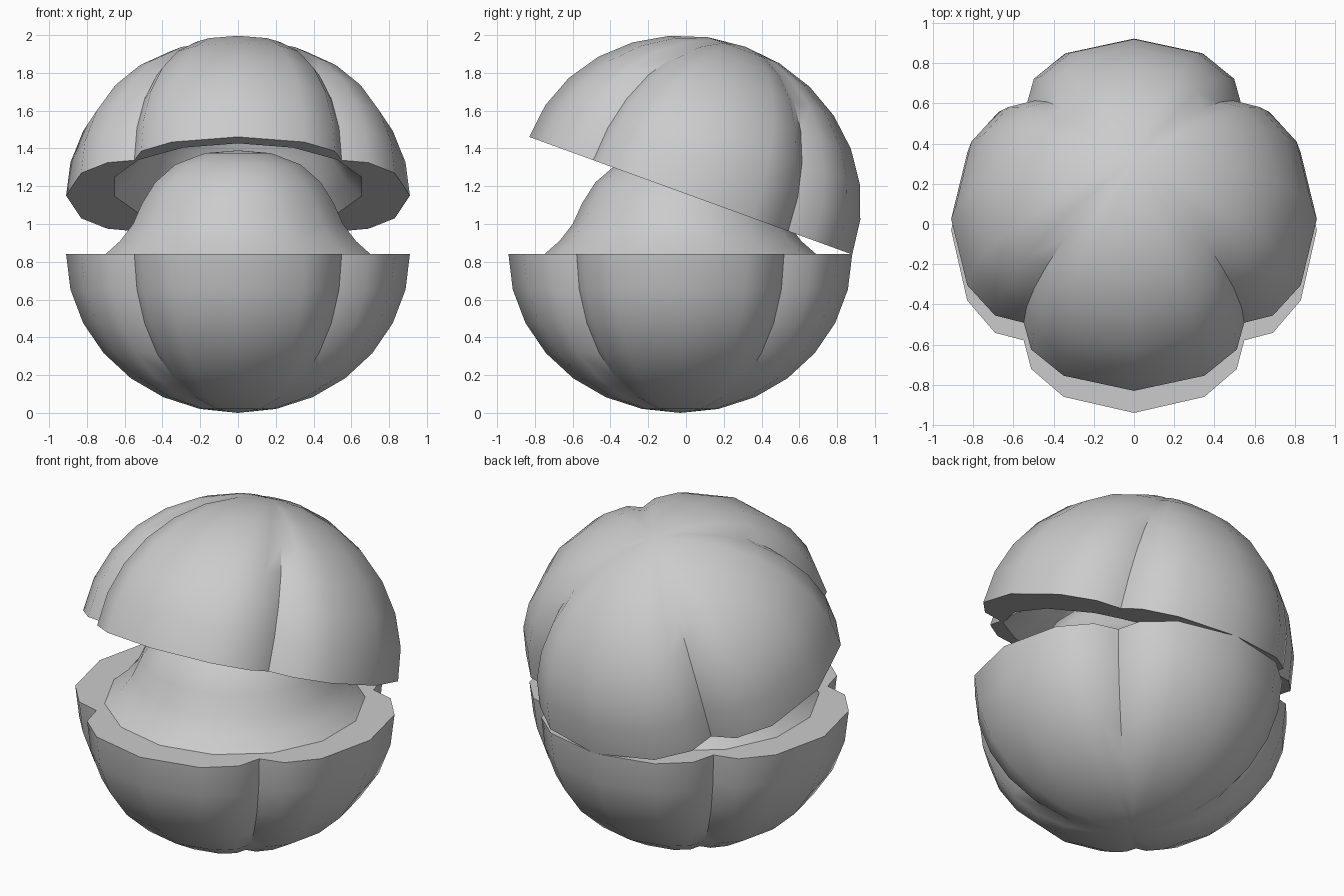
import bpy, bmesh, math
from mathutils import Matrix, Vector

if "Cube" in bpy.data.objects:
    bpy.data.objects.remove(bpy.data.objects["Cube"])

grey = bpy.data.materials.new("plain grey")
grey.diffuse_color = (0.6, 0.6, 0.6, 1)
grey.use_nodes = True
grey.node_tree.nodes["Principled BSDF"].inputs["Base Color"].default_value = grey.diffuse_color

R, H = 0.91, 0.84          # half shell radius and height
STEPS = 7                  # rings from rim to pole
SIDES = 14                 # sides of the core and the hollow

# one lobe outline: (angle from lobe centre, radius factor), four lobes in all
LOBE = [(-36.5, 0.945), (-22.9, 0.99), (0, 1.0), (22.9, 0.99), (36.5, 0.945), (45, 0.853)]
OUTLINE = [(math.radians(a + q * 90), f) for q in range(4) for a, f in LOBE]

# bell profile, radius and height above the rim
BELL = [(0.72, 0), (0.64, 0.07), (0.57, 0.16), (0.52, 0.27),
        (0.45, 0.38), (0.34, 0.475), (0.18, 0.535), (0, 0.55)]


def skin(bm, rings, tip):
    """Joins rings of points and closes them at a tip; returns the first ring."""
    loops = [[bm.verts.new(p) for p in ring] for ring in rings]
    n = len(loops[0])
    for a, b in zip(loops, loops[1:]):
        for i in range(n):
            j = (i + 1) % n
            bm.faces.new((a[i], a[j], b[j], b[i]))
    end = bm.verts.new(tip)
    for i in range(n):
        bm.faces.new((loops[-1][i], loops[-1][(i + 1) % n], end))
    return loops[0]


def half_shell(name, matrix, bell_radius, bell_height, bell_y, side):
    """Lobed half shell with a flat rim and a bell inside it.
    side is -1 for a bowl below the rim, 1 for a dome above it."""
    bm = bmesh.new()
    # outer lobed surface
    rings = []
    for k in range(STEPS):
        t = k / STEPS * math.pi / 2
        r, z = R * math.cos(t), side * H * math.sin(t)
        rings.append([(r * f * math.cos(a), r * f * math.sin(a), z) for a, f in OUTLINE])
    outer = skin(bm, rings, (0, 0, side * H))
    # bell surface: core or hollow
    s = bell_radius / BELL[0][0]
    rings = []
    for r, z in BELL[:-1]:
        rings.append([(r * s * math.sin(i * math.tau / SIDES),
                       bell_y - r * s * math.cos(i * math.tau / SIDES),
                       z * bell_height / 0.55) for i in range(SIDES)])
    inner = skin(bm, rings, (0, bell_y, bell_height))
    # flat rim between the two outlines
    edges = [bm.edges.get((l[i], l[i - 1])) for l in (outer, inner) for i in range(len(l))]
    bmesh.ops.triangle_fill(bm, edges=edges, use_beauty=True, normal=Vector((0, 0, -side)))
    bmesh.ops.recalc_face_normals(bm, faces=bm.faces)
    mesh = bpy.data.meshes.new(name)
    bm.to_mesh(mesh)
    bm.free()
    mesh.materials.append(grey)
    ob = bpy.data.objects.new(name, mesh)
    bpy.context.collection.objects.link(ob)
    ob.matrix_world = matrix
    bpy.ops.object.select_all(action='DESELECT')
    ob.select_set(True)
    bpy.context.view_layer.objects.active = ob
    bpy.ops.object.shade_smooth_by_angle(angle=math.radians(40))


# lower half with the raised core
half_shell("lower_half_with_core", Matrix.Translation((0, -0.03, H)), 0.72, 0.55, 0, -1)

# upper half with the hollow, tipped open about its back edge
tilt = Matrix.Translation((0, 0.025, 1.15)) @ Matrix.Rotation(math.radians(-20), 4, 'X')
half_shell("upper_half_with_hollow", tilt, 0.67, 0.55, -0.14, 1)
